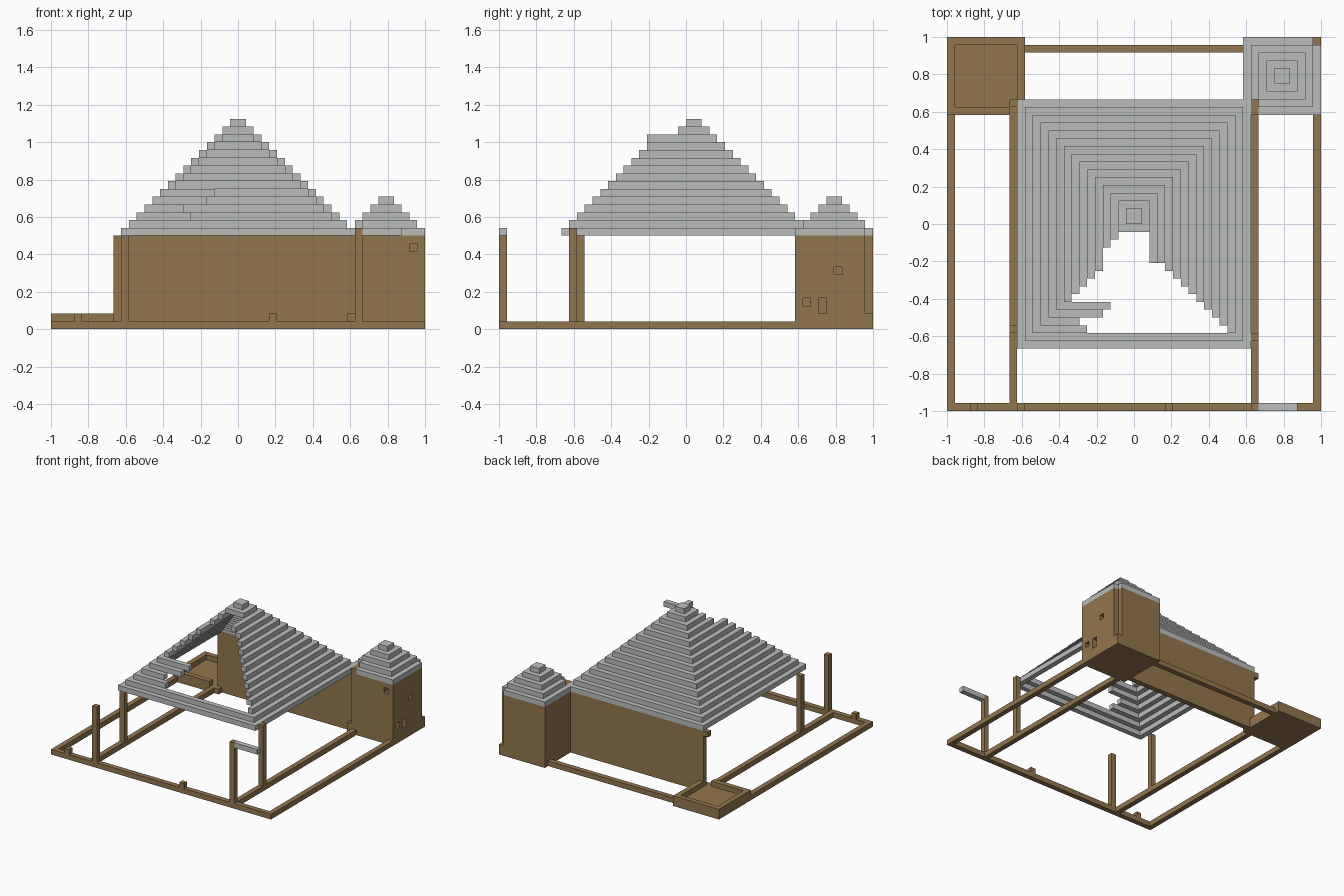
import bpy, bmesh
from mathutils import Matrix, Vector

cube = bpy.data.objects.get("Cube")
if cube:
    bpy.data.objects.remove(cube)

UNIT = 1 / 24   # edge of one building block
HALF = 24       # blocks from the corner to the centre


def material(name, rgb):
    m = bpy.data.materials.new(name)
    m.use_nodes = True
    m.diffuse_color = (*rgb, 1)
    bsdf = m.node_tree.nodes["Principled BSDF"]
    bsdf.inputs["Base Color"].default_value = (*rgb, 1)
    bsdf.inputs["Roughness"].default_value = 0.9
    return m


brown = material("brown_timber", (0.29, 0.18, 0.077))
grey = material("grey_slate", (0.5, 0.51, 0.505))


def blocks(name, mat, *spans):
    """One object from boxes given as (x0, y0, z0, x1, y1, z1) in blocks."""
    bm = bmesh.new()
    for s in spans:
        lo, hi = Vector(s[:3]), Vector(s[3:])
        centre = ((lo + hi) / 2 - Vector((HALF, HALF, 0))) * UNIT
        size = (hi - lo) * UNIT
        bmesh.ops.create_cube(bm, size=1, matrix=Matrix.Translation(centre) @ Matrix.Diagonal((*size, 1)))
    mesh = bpy.data.meshes.new(name)
    bm.to_mesh(mesh)
    bm.free()
    mesh.materials.append(mat)
    ob = bpy.data.objects.new(name, mesh)
    bpy.context.collection.objects.link(ob)
    return ob


def cut(target, cutter):
    mod = target.modifiers.new("cut", "BOOLEAN")
    mod.operation = "DIFFERENCE"
    mod.solver = "EXACT"
    mod.object = cutter
    bpy.context.view_layer.objects.active = target
    bpy.ops.object.modifier_apply(modifier=mod.name)
    bpy.data.objects.remove(cutter)


# Ground beams
blocks("front_beam", brown, (0, 0, 0, 48, 1, 1))
blocks("back_beam", brown, (10, 46, 0, 38, 47, 1))
for name, x, end in (("right_outer_beam", 0, 38), ("right_inner_beam", 8, 40),
                     ("left_inner_beam", 39, 38), ("left_outer_beam", 47, 38)):
    blocks(name, brown, (x, 1, 0, x + 1, end, 1))

# Posts, broken stubs and a leftover eave
for name, x, y, top in (("front_right_post", 9, 0, 12), ("front_left_post", 39, 0, 13),
                        ("inner_right_post", 8, 10, 12), ("inner_left_post", 39, 9, 13),
                        ("right_stub", 3, 0, 2), ("middle_stub", 28, 0, 2)):
    blocks(name, brown, (x, y, 1, x + 1, y + 1, top))
blocks("broken_eave", grey, (40, 0, 12, 45, 1, 13))

# Back wall with its projecting ends
blocks("back_wall", brown, (9, 39, 0, 38, 40, 12))
blocks("wall_end_block", brown, (8, 39, 11, 9, 40, 12))
blocks("wall_top_block", brown, (39, 38, 12, 40, 40, 13))

# Ruined corner: floor with a low rim
blocks("ruin_floor", brown, (0, 38, 0, 10, 48, 1))
blocks("ruin_rim", brown, (0, 38, 1, 8, 39, 2), (0, 39, 1, 1, 47, 2),
       (0, 47, 1, 10, 48, 2), (9, 39, 1, 10, 47, 2))

# Corner tower with two missing corner columns and small windows
tower = blocks("tower", brown, (38, 38, 0, 48, 48, 12))
for s in ((37, 37, 2, 39, 39, 13), (47, 47, 2, 49, 49, 13),
          (47, 39, 3, 49, 40, 4), (47, 41, 2, 49, 42, 4),
          (47, 43, 7, 49, 44, 8), (46, 37, 10, 47, 39, 11)):
    cut(tower, blocks("cutter", brown, s))

# Tower roof: the lower two tiers miss opposite corners
for i in range(5):
    lo, hi, z = 38 + i, 48 - i, 12 + i
    if i == 0:
        spans = [(lo + 2, lo, z, hi, hi - 1, z + 1), (lo, lo + 2, z, hi - 1, hi, z + 1)]
    elif i == 1:
        spans = [(lo + 1, lo, z, hi, hi, z + 1), (lo, lo + 1, z, hi, hi, z + 1)]
    else:
        spans = [(lo, lo, z, hi, hi, z + 1)]
    blocks(f"tower_roof_tier_{i + 1}", grey, *spans)

# Main roof: hollow stepped tiers, with the front slope mostly fallen in
front_end = {2: 18, 3: 17, 4: 20, 5: 21}
right_start = {11: 21, 12: 22}
left_start = {12: 19}
for i in range(13):
    x0, x1, y0, y1, z = 9 + i, 39 - i, 8 + i, 40 - i, 12 + i
    spans = [(x0, right_start.get(i, y0), z, x0 + 1, y1, z + 1),
             (x1 - 1, left_start.get(i, y0), z, x1, y1, z + 1),
             (x0 + 1, y1 - 1, z, x1 - 1, y1, z + 1)]
    if i < 2:
        spans.append((x0 + 1, y0, z, x1 - 1, y0 + 1, z + 1))
    elif i in front_end:
        spans.append((x0 + 1, y0, z, front_end[i], y0 + 1, z + 1))
    blocks(f"roof_tier_{i + 1}", grey, *spans)
blocks("roof_cap", grey, (22, 23, 25, 26, 27, 26))
blocks("roof_peak", grey, (23, 24, 26, 25, 26, 27))
